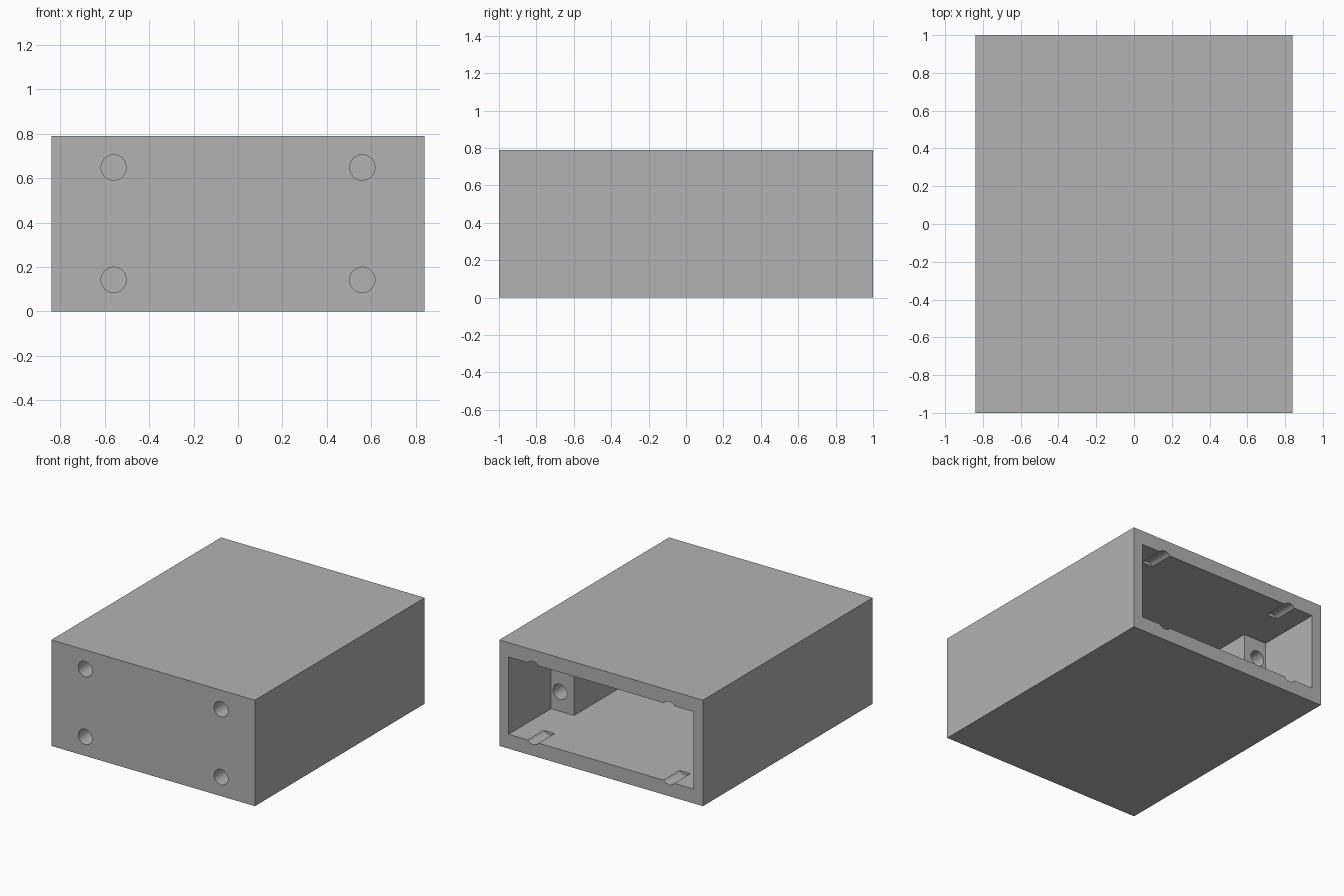
import bpy, bmesh
from math import radians
from mathutils import Matrix

old = bpy.data.objects.get("Cube")
if old:
    bpy.data.objects.remove(old, do_unlink=True)

HALF_W, HALF_L, HEIGHT = 0.84, 1.0, 0.79
WALL_X, WALL_Z = 0.077, 0.107
FRONT_WALL, BLOCK_Y, BLOCK_W = 0.25, 0.5, 0.19
HOLE_R, HOLE_DEPTH = 0.057, 0.19

grey = bpy.data.materials.new("plain grey")
grey.use_nodes = True
grey.diffuse_color = (0.448, 0.448, 0.448, 1)
grey.node_tree.nodes["Principled BSDF"].inputs["Base Color"].default_value = grey.diffuse_color


def make_object(name, bm):
    bmesh.ops.recalc_face_normals(bm, faces=bm.faces)
    mesh = bpy.data.meshes.new(name)
    bm.to_mesh(mesh)
    bm.free()
    mesh.materials.append(grey)
    obj = bpy.data.objects.new(name, mesh)
    bpy.context.collection.objects.link(obj)
    return obj


def prism(name, plan, z0, z1):
    """Extrude a plan outline between two heights."""
    bm = bmesh.new()
    face = bm.faces.new([bm.verts.new((x, y, z0)) for x, y in plan])
    top = bmesh.ops.extrude_face_region(bm, geom=[face])["geom"]
    verts = [v for v in top if isinstance(v, bmesh.types.BMVert)]
    bmesh.ops.translate(bm, verts=verts, vec=(0, 0, z1 - z0))
    return make_object(name, bm)


def mirrored(half):
    return half + [(-x, y) for x, y in reversed(half)]


def cut(target, cutter):
    cutter.hide_render = True
    mod = target.modifiers.new("cut", "BOOLEAN")
    mod.operation = "DIFFERENCE"
    mod.solver = "EXACT"
    mod.object = cutter
    bpy.context.view_layer.objects.active = target
    bpy.ops.object.modifier_apply(modifier=mod.name)
    bpy.data.objects.remove(cutter, do_unlink=True)


# Outer housing
housing = prism("housing", mirrored([(HALF_W, -HALF_L), (HALF_W, HALF_L)]), 0, HEIGHT)

# Cavity open at the back, narrowing between two full-height mounting blocks
wide = HALF_W - WALL_X
narrow = wide - BLOCK_W
cavity = prism("cavity_cutter", mirrored([
    (narrow, -HALF_L + FRONT_WALL), (narrow, BLOCK_Y),
    (wide, BLOCK_Y), (wide, HALF_L + 0.1)]), WALL_Z, HEIGHT - WALL_Z)
cut(housing, cavity)

# Blind screw holes: front face, back rim and mounting blocks
OVER = 0.05
bm = bmesh.new()
for x, dz, face_y, inward in ((0.56, 0.253, -HALF_L, 1),
                              (0.56, 0.253, HALF_L, -1),
                              (0.69, 0.143, BLOCK_Y, -1)):
    centre_y = face_y + inward * (HOLE_DEPTH - OVER) / 2
    for sx in (-1, 1):
        for sz in (-1, 1):
            place = Matrix.Translation((sx * x, centre_y, HEIGHT / 2 + sz * dz))
            bmesh.ops.create_cone(bm, cap_ends=True, segments=48,
                                  radius1=HOLE_R, radius2=HOLE_R,
                                  depth=HOLE_DEPTH + OVER,
                                  matrix=place @ Matrix.Rotation(radians(90), 4, "X"))
cut(housing, make_object("hole_cutter", bm))

# Smooth bores, sharp box edges
bpy.ops.object.select_all(action="DESELECT")
housing.select_set(True)
bpy.context.view_layer.objects.active = housing
bpy.ops.object.shade_smooth_by_angle(angle=radians(30))
